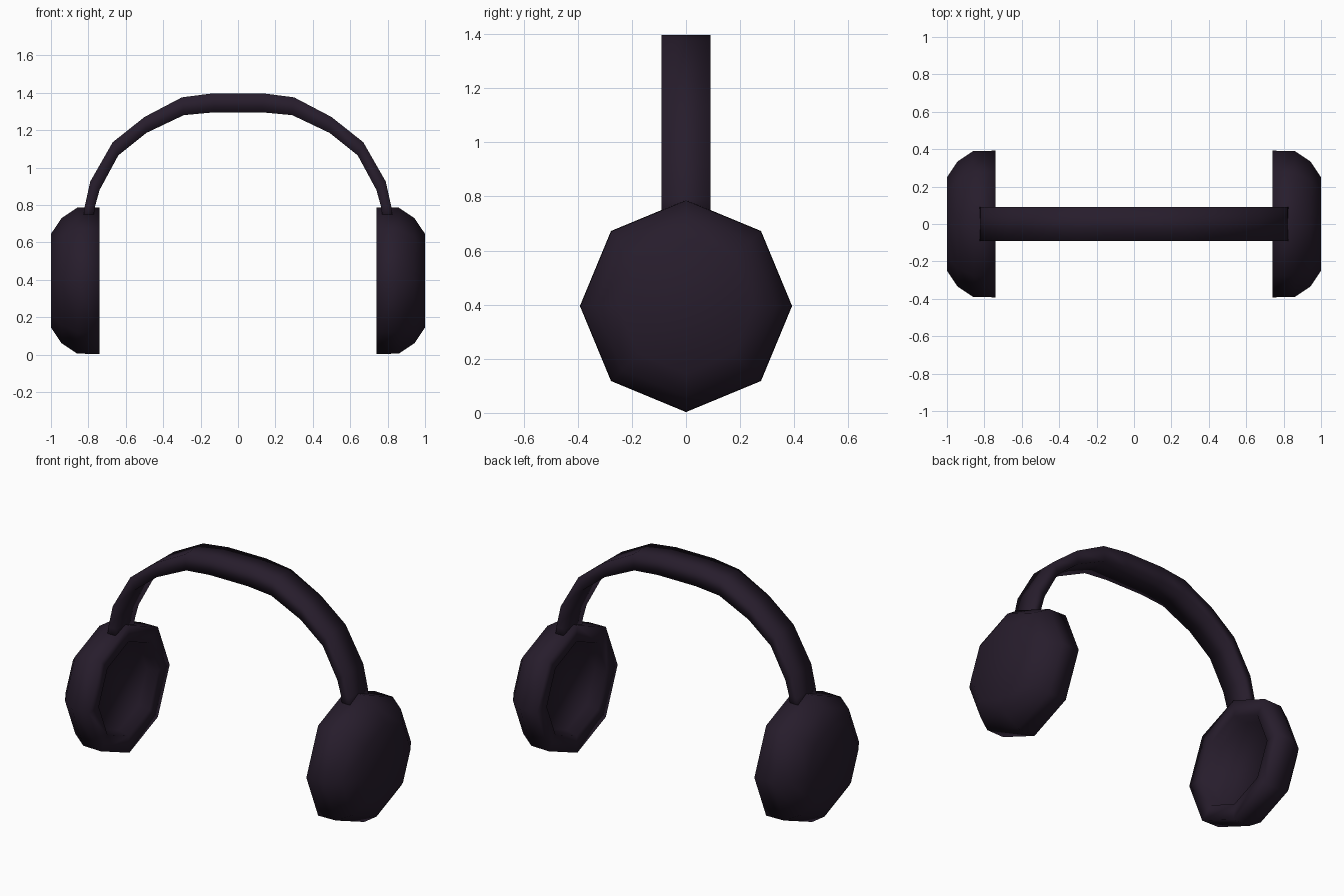
import bpy, bmesh, math

if "Cube" in bpy.data.objects:
    bpy.data.objects.remove(bpy.data.objects["Cube"])

plastic = bpy.data.materials.new("dark_plastic")
plastic.diffuse_color = (0.02, 0.012, 0.025, 1)
plastic.use_nodes = True
plastic.node_tree.nodes["Principled BSDF"].inputs["Base Color"].default_value = plastic.diffuse_color


def make_object(name, bm):
    bmesh.ops.recalc_face_normals(bm, faces=bm.faces)
    for f in bm.faces:
        f.smooth = True
    mesh = bpy.data.meshes.new(name)
    bm.to_mesh(mesh)
    bm.free()
    mesh.materials.append(plastic)
    ob = bpy.data.objects.new(name, mesh)
    bpy.context.collection.objects.link(ob)
    return ob


def loft(name, rings):
    """Join equal-sized rings of points with quads and cap both ends."""
    bm = bmesh.new()
    vs = [[bm.verts.new(p) for p in ring] for ring in rings]
    n = len(rings[0])
    for a, b in zip(vs, vs[1:]):
        for i in range(n):
            j = (i + 1) % n
            bm.faces.new((a[i], a[j], b[j], b[i]))
    bm.faces.new(vs[0])
    bm.faces.new(vs[-1])
    return make_object(name, bm)


# Ear cups: eight-sided, recessed inside, chamfered outside (x, radius)
CUP_Z = 0.395
cup_profile = [(0.81, 0.27), (0.745, 0.29), (0.74, 0.392), (0.86, 0.39),
               (0.943, 0.335), (1.0, 0.25)]


def octagon(x, r):
    return [(x, r * math.sin(k * math.pi / 4), CUP_Z + r * math.cos(k * math.pi / 4))
            for k in range(8)]


for side, name in ((-1, "left_ear_cup"), (1, "right_ear_cup")):
    loft(name, [octagon(side * x, r) for x, r in cup_profile])

# Headband: rectangular section that thins towards the cups
# (outer x, outer z, inner x, inner z), from the cup up to the crown
half = [(0.83, 0.71, 0.775, 0.71), (0.82, 0.79, 0.765, 0.79),
        (0.79, 0.925, 0.74, 0.88), (0.67, 1.135, 0.64, 1.065),
        (0.50, 1.27, 0.49, 1.185), (0.30, 1.375, 0.29, 1.28),
        (0.13, 1.397, 0.13, 1.295)]
arch = half + [(-a, b, -c, d) for a, b, c, d in reversed(half)]
W = 0.09
loft("headband", [[(ox, -W, oz), (ox, W, oz), (ix, W, iz), (ix, -W, iz)]
                  for ox, oz, ix, iz in arch])
